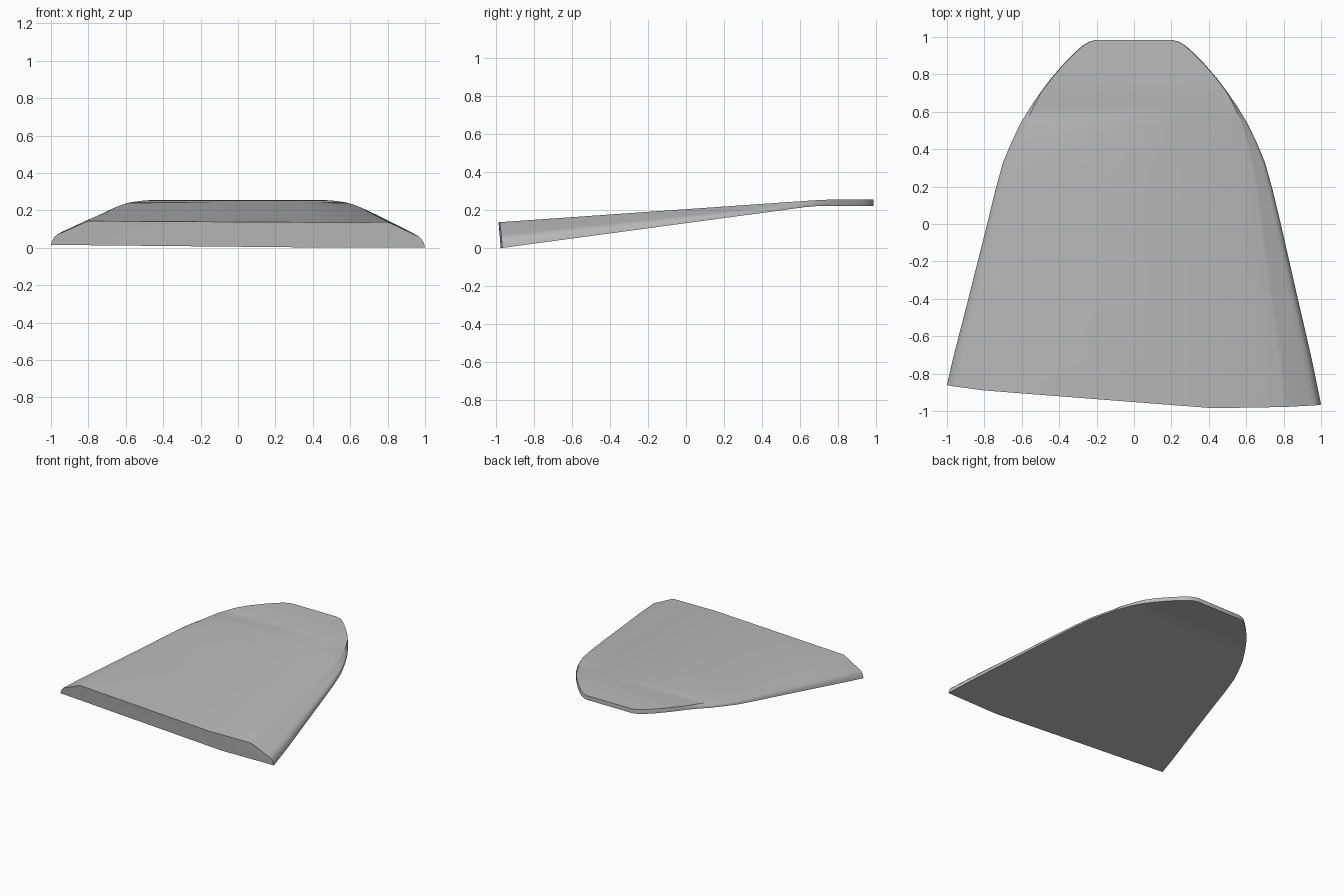
import bpy
import math

cube = bpy.data.objects.get("Cube")
if cube:
    bpy.data.objects.remove(cube, do_unlink=True)


def interp(points, t):
    """Piecewise linear lookup in a list of (position, value)."""
    if t <= points[0][0]:
        return points[0][1]
    for (a, va), (b, vb) in zip(points, points[1:]):
        if t <= b:
            return va + (vb - va) * (t - a) / (b - a)
    return points[-1][1]


# Plan outline: (y, half width) from the wide front to the narrow back
OUTLINE = [(-0.97, 1.0), (-0.72, 0.95), (-0.4, 0.876), (0, 0.785), (0.18, 0.742),
           (0.33, 0.7), (0.44, 0.654), (0.54, 0.606), (0.62, 0.557), (0.7, 0.503),
           (0.78, 0.443), (0.86, 0.373), (0.92, 0.313), (0.955, 0.273),
           (0.975, 0.24), (0.985, 0.2)]
TOP = [(-0.985, 0.136), (0.62, 0.248), (0.7, 0.253), (0.78, 0.256)]
BOTTOM = [(-0.975, 0.0), (0.62, 0.215), (0.7, 0.222)]
BEVEL = [(-0.97, 0.2), (-0.4, 0.15), (0, 0.11), (0.33, 0.073), (0.54, 0.03), (0.7, 0.004)]
FRONT = [(-1, -0.86), (-0.78, -0.882), (0.42, -0.975), (1, -0.965)]
# Rounded flank: (share of bevel kept, share of thickness)
FLANK = [(0, 0), (0.03, 0.16), (0.08, 0.31), (0.16, 0.43), (0.3, 0.52), (0.88, 0.93), (1, 1)]
SPLIT = 0.53


def section(index):
    """Closed ring: left flank upward, across the top, down the other, along the base."""
    y, half = OUTLINE[index]
    inset = interp(BEVEL, y)
    wide = 1.0 if index == 0 else half + 0.025 * max(0, -y)
    ring = [(-wide + inset * k, h) for k, h in FLANK]
    ring.append(((half - inset) * SPLIT, 1))
    ring += [(half - inset * k, h) for k, h in reversed(FLANK)]
    ring.append((half * SPLIT, 0))
    verts = []
    for x, h in ring:
        py = interp(FRONT, x) - 0.01 * h if index == 0 else y
        low, high = interp(BOTTOM, py), interp(TOP, py)
        verts.append((x, py, low + (high - low) * h))
    return verts


# Lofted slab with a split front cap and a flat back cap
rings = [section(i) for i in range(len(OUTLINE))]
n = len(rings[0])
verts = [v for ring in rings for v in ring]
faces = []
for r in range(len(rings) - 1):
    for i in range(n):
        j = (i + 1) % n
        faces.append((r * n + i, r * n + n + i, r * n + n + j, r * n + j))
mid = len(FLANK)
faces.append(list(range(mid + 1)) + [n - 1])
faces.append(list(range(mid, n)))
last = (len(rings) - 1) * n
faces.append([last + i for i in reversed(range(n))])

mesh = bpy.data.meshes.new("tapered_panel")
mesh.from_pydata(verts, [], faces)
mesh.update()
panel = bpy.data.objects.new("tapered_panel", mesh)
bpy.context.collection.objects.link(panel)

# Plain grey finish
grey = bpy.data.materials.new("plain_grey")
grey.use_nodes = True
colour = (0.5, 0.5, 0.5, 1)
grey.diffuse_color = colour
grey.node_tree.nodes["Principled BSDF"].inputs["Base Color"].default_value = colour
mesh.materials.append(grey)

bpy.ops.object.select_all(action="DESELECT")
panel.select_set(True)
bpy.context.view_layer.objects.active = panel
bpy.ops.object.mode_set(mode="EDIT")
bpy.ops.mesh.select_all(action="SELECT")
bpy.ops.mesh.normals_make_consistent(inside=False)
bpy.ops.object.mode_set(mode="OBJECT")
bpy.ops.object.shade_smooth_by_angle(angle=math.radians(35))
